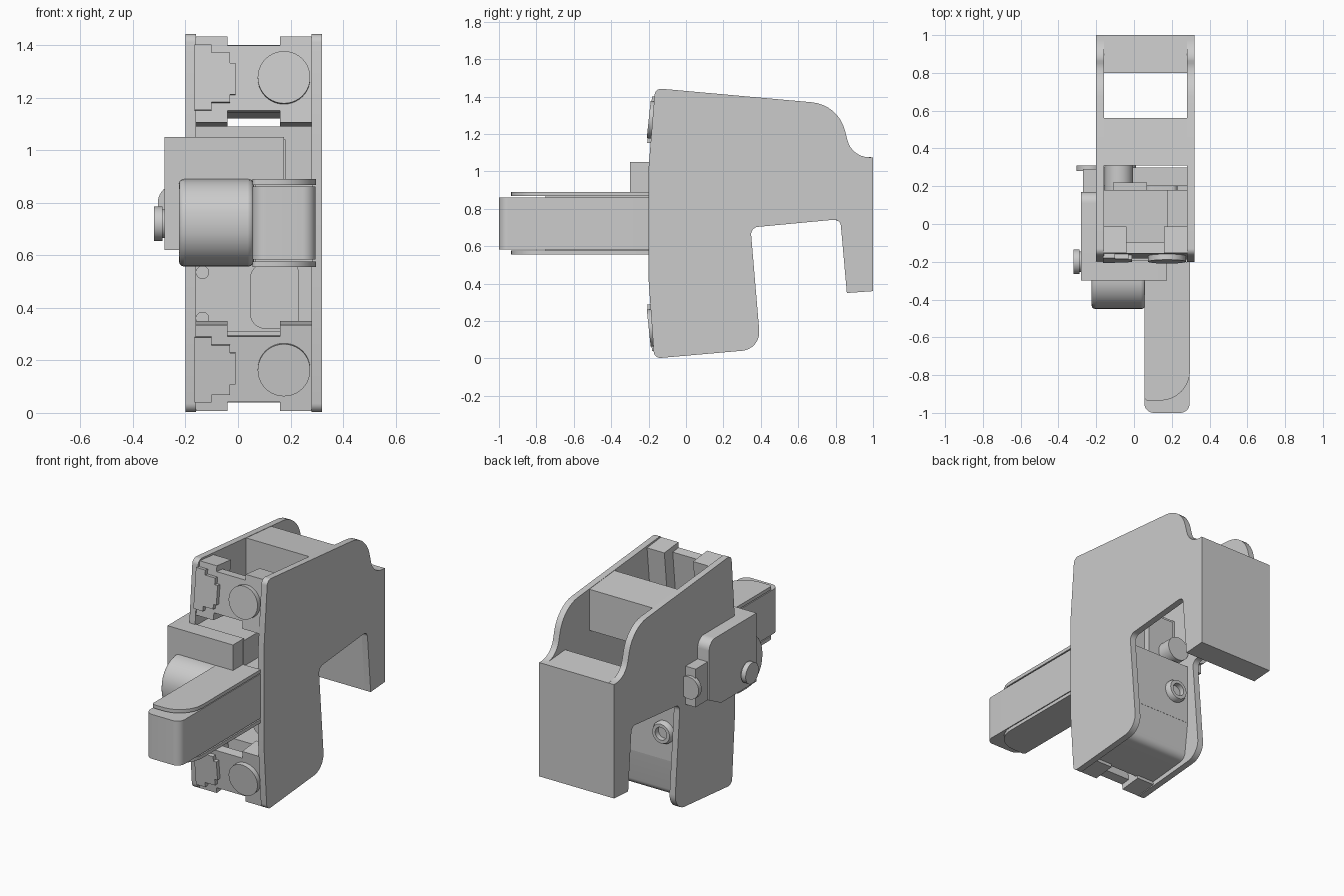
import bpy, bmesh, math
from mathutils import Matrix, Vector

cube = bpy.data.objects.get("Cube")
if cube:
    bpy.data.objects.remove(cube, do_unlink=True)

grey = bpy.data.materials.new("light_grey")
grey.use_nodes = True
grey.diffuse_color = (0.6, 0.6, 0.6, 1)
grey.node_tree.nodes["Principled BSDF"].inputs["Base Color"].default_value = (0.6, 0.6, 0.6, 1)
parts = []


def finish(name, bm, matrix=None):
    if matrix:
        bmesh.ops.transform(bm, matrix=matrix, verts=bm.verts)
    bmesh.ops.recalc_face_normals(bm, faces=bm.faces)
    mesh = bpy.data.meshes.new(name)
    bm.to_mesh(mesh)
    bm.free()
    mesh.materials.append(grey)
    obj = bpy.data.objects.new(name, mesh)
    bpy.context.collection.objects.link(obj)
    parts.append(obj)
    return obj


def fillet(points, steps=8):
    """Round every corner that carries a radius as its third value."""
    out = []
    for i, p in enumerate(points):
        c = Vector(p[:2])
        if len(p) < 3:
            out.append(c)
            continue
        a = (Vector(points[i - 1][:2]) - c).normalized()
        b = (Vector(points[(i + 1) % len(points)][:2]) - c).normalized()
        half = a.angle(b) / 2
        centre = c + (a + b).normalized() * p[2] / math.sin(half)
        start = (c + a * p[2] / math.tan(half) - centre).normalized()
        end = (c + b * p[2] / math.tan(half) - centre).normalized()
        out += [centre + start.slerp(end, k / steps) * p[2] for k in range(steps + 1)]
    return out


def prism(name, points, axis, lo, hi, matrix=None):
    """Extrude a rounded outline along one axis."""
    bm = bmesh.new()
    place = {"x": lambda p, d: (d, p[0], p[1]),
             "y": lambda p, d: (p[0], d, p[1]),
             "z": lambda p, d: (p[0], p[1], d)}[axis]
    outline = fillet(points)
    low = [bm.verts.new(place(p, lo)) for p in outline]
    high = [bm.verts.new(place(p, hi)) for p in outline]
    bm.faces.new(low)
    bm.faces.new(high)
    n = len(low)
    for i in range(n):
        bm.faces.new((low[i], low[(i + 1) % n], high[(i + 1) % n], high[i]))
    return finish(name, bm, matrix)


def box(name, x0, x1, y0, y1, z0, z1, matrix=None):
    return prism(name, [(x0, z0), (x1, z0), (x1, z1), (x0, z1)], "y", y0, y1, matrix)


def disc(name, axis, centre, radius, lo, hi, matrix=None):
    ring = [(centre[0] + radius * math.cos(k * math.tau / 40),
             centre[1] + radius * math.sin(k * math.tau / 40)) for k in range(40)]
    return prism(name, ring, axis, lo, hi, matrix)


# Two matching side plates, outline in y and z
plate = [(-0.165, 1.445, 0.035), (0.815, 1.357, 0.2), (0.885, 1.08, 0.12), (1, 1.075),
         (1, 0.36), (0.86, 0.35), (0.825, 0.745, 0.035), (0.345, 0.7, 0.04),
         (0.4, 0.05, 0.1), (-0.17, 0, 0.035), (-0.2, 0.42), (-0.2, 1.02)]
prism("right_side_plate", plate, "x", -0.2, -0.16)
prism("left_side_plate", plate, "x", 0.28, 0.32)

# Rear column and the bridge joining the plates at the top
prism("rear_column", [(0.8, 1.09), (1, 1.075), (1, 0.36), (0.86, 0.35),
                      (0.828, 0.73), (0.8, 0.74)], "x", -0.16, 0.28)
prism("top_bridge", [(0.31, 1.4), (0.56, 1.378), (0.56, 1.12), (0.31, 1.148)],
      "x", -0.16, 0.28)

# Front contact modules, the lower one a mirror of the upper
tilt = (Matrix.Translation((0, -0.175, 1.27)) @ Matrix.Rotation(math.radians(-6), 4, "X")
        @ Matrix.Translation((0, 0.175, -1.27)))
flip = Matrix.Translation((0, 0, 1.44)) @ Matrix.Scale(-1, 4, (0, 0, 1))
latch = [(-0.165, 1.4), (-0.1, 1.4), (-0.1, 1.37), (-0.03, 1.37), (-0.03, 1.33),
         (-0.01, 1.33), (-0.01, 1.21), (-0.03, 1.21), (-0.03, 1.18), (-0.1, 1.18),
         (-0.1, 1.15), (-0.165, 1.15)]
for level, m in (("upper", tilt), ("lower", flip @ tilt)):
    box(level + "_module_core", -0.16, 0.28, -0.17, -0.11, 1.15, 1.4, m)
    box(level + "_module_right_lug", -0.16, -0.04, -0.17, -0.03, 1.105, 1.435, m)
    box(level + "_module_left_lug", 0.16, 0.28, -0.17, -0.03, 1.105, 1.435, m)
    prism(level + "_latch", latch, "y", -0.195, -0.16, m)
    disc(level + "_button", "y", (0.175, 1.275), 0.1, -0.2, -0.16, m)

# Inner mechanism between the plates
box("inner_body", -0.16, 0.18, -0.2, 0.18, 0.62, 1.04)
box("inner_body_rear", -0.11, 0.07, 0.18, 0.22, 0.64, 1.0)
box("inner_body_side", 0.18, 0.28, -0.2, 0.18, 0.6, 0.88)
box("inner_wall", -0.16, 0.28, 0.2, 0.3, 0.3, 0.68)
prism("floor_block", [(-0.03, 0.04), (0.27, 0.07, 0.05), (0.3, 0.31), (-0.03, 0.31)],
      "x", -0.16, 0.28)
prism("rounded_pad", [(0.045, 0.32, 0.06), (0.23, 0.32, 0.03), (0.23, 0.57, 0.03),
                      (0.045, 0.57, 0.06)], "y", 0.08, 0.21)
for k, z in enumerate((0.36, 0.535)):
    disc("inner_pin_%d" % (k + 1), "y", (-0.135, z), 0.025, 0.1, 0.21)
disc("rear_shaft", "y", (-0.08, 0.77), 0.075, 0.17, 0.31)

# Hollow boss on the rear of the inner wall
bm = bmesh.new()
profile = [(0.07, 0.29), (0.07, 0.315), (0.06, 0.335), (0.04, 0.335), (0.04, 0.302), (0, 0.302)]
verts = [bm.verts.new((-0.06 + r, y, 0.475)) for r, y in profile]
edges = [bm.edges.new(pair) for pair in zip(verts, verts[1:])]
bmesh.ops.spin(bm, geom=verts + edges, cent=(-0.06, 0, 0.475), axis=(0, 1, 0),
               angle=math.tau, steps=32, use_duplicate=False)
bmesh.ops.remove_doubles(bm, verts=bm.verts, dist=0.0005)
finish("rear_boss", bm)

# Drive base across the front and its cover on the right side
prism("drive_base", [(-0.28, 1.05, 0.02), (0.175, 1.05), (0.175, 0.62), (-0.28, 0.62)],
      "y", -0.3, -0.19)
prism("side_cover", [(-0.3, 1.05), (0.17, 1.05, 0.06), (0.17, 0.68), (0.05, 0.62, 0.03),
                     (-0.3, 0.62)], "x", -0.28, -0.2)
prism("side_cover_tail", [(0.1, 0.92), (0.29, 0.92), (0.29, 0.68), (0.1, 0.68)],
      "x", -0.27, -0.2)
disc("tail_button", "y", (-0.235, 0.8), 0.07, 0.28, 0.31)
disc("side_knob_collar", "x", (-0.2, 0.72), 0.055, -0.3, -0.27)
disc("side_knob", "x", (-0.2, 0.72), 0.065, -0.32, -0.288)

# Half-round motor housing
housing = prism("motor_housing", [(-0.2, 0.89), (-0.45, 0.89, 0.155),
                                  (-0.45, 0.557, 0.155), (-0.2, 0.557)], "x", -0.225, 0.06)
bevel = housing.modifiers.new("soft_edges", "BEVEL")
bevel.width = 0.02
bevel.segments = 3
bevel.limit_method = "ANGLE"
bevel.angle_limit = math.radians(50)

# Long lever arm with thin lids above and below
prism("lever_arm", [(0.055, -0.2), (0.295, -0.2), (0.295, -1, 0.05), (0.055, -1, 0.05)],
      "z", 0.583, 0.862)
lid = [(0.055, -0.2), (0.297, -0.2), (0.297, -0.935, 0.16), (0.055, -0.935, 0.02)]
for side, z0, z1 in (("upper", 0.868, 0.89), ("lower", 0.555, 0.577)):
    prism(side + "_lever_lid", lid, "z", z0, z1)
box("lever_core", 0.065, 0.285, -0.75, -0.2, 0.57, 0.875)

# Smooth the curved faces and keep the edges crisp
bpy.ops.object.select_all(action="DESELECT")
for obj in parts:
    obj.select_set(True)
bpy.context.view_layer.objects.active = parts[0]
bpy.ops.object.shade_smooth_by_angle(angle=math.radians(30))
